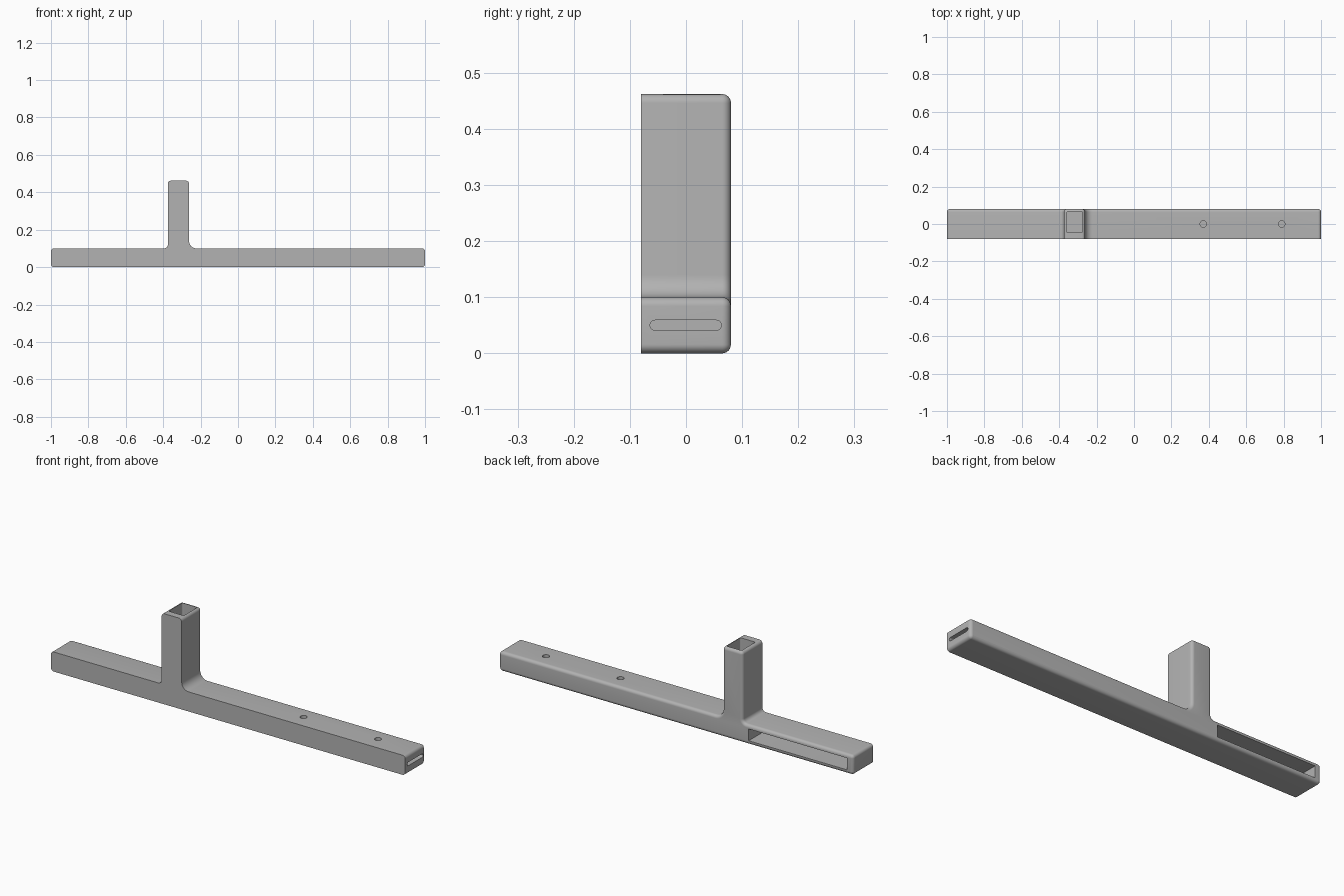
import bpy, bmesh, math
from mathutils import Vector

if "Cube" in bpy.data.objects:
    bpy.data.objects.remove(bpy.data.objects["Cube"], do_unlink=True)

grey = bpy.data.materials.new("plain grey")
grey.use_nodes = True
colour = (0.45, 0.45, 0.45, 1)
grey.diffuse_color = colour
grey.node_tree.nodes["Principled BSDF"].inputs["Base Color"].default_value = colour


def rounded(corners, inset=0.0, steps=8):
    """Anticlockwise right-angled outline, (a, b, radius) per corner, moved inward by inset."""
    out = []
    for i, (a, b, r) in enumerate(corners):
        p = Vector((a, b))
        d1 = (p - Vector(corners[i - 1][:2])).normalized()
        d2 = (Vector(corners[(i + 1) % len(corners)][:2]) - p).normalized()
        n1, n2 = Vector((-d1.y, d1.x)), Vector((-d2.y, d2.x))
        convex = d1.x * d2.y - d1.y * d2.x > 0
        side = 1 if convex else -1
        r = r - side * inset
        p = p + inset * (n1 + n2)
        centre = p + side * r * (n1 + n2)
        for k in range(steps + 1):
            t = k / steps * math.pi / 2
            out.append(centre - side * r * (n1 * math.cos(t) + n2 * math.sin(t)))
    return out


def loft(name, rings):
    """Join equal rings of 3D points and close both ends."""
    bm = bmesh.new()
    loops = [[bm.verts.new(p) for p in ring] for ring in rings]
    for low, high in zip(loops, loops[1:]):
        for i in range(len(low)):
            j = (i + 1) % len(low)
            bm.faces.new((low[i], low[j], high[j], high[i]))
    bm.faces.new(loops[0][::-1])
    bm.faces.new(loops[-1])
    bmesh.ops.recalc_face_normals(bm, faces=bm.faces)
    mesh = bpy.data.meshes.new(name)
    bm.to_mesh(mesh)
    bm.free()
    mesh.materials.append(grey)
    obj = bpy.data.objects.new(name, mesh)
    bpy.context.collection.objects.link(obj)
    return obj


def box(a0, a1, b0, b1, r):
    return [(a0, b0, r), (a1, b0, r), (a1, b1, r), (a0, b1, r)]


# Bar and post as one outline, with a rounded rear rim
R, RIM, BACK = 0.016, 0.0155, 0.08
outline = [(-1, 0, R), (1, 0, R), (1, 0.1, R), (-0.262, 0.1, 0.04),
           (-0.262, 0.462, R), (-0.375, 0.462, R), (-0.375, 0.1, 0.02), (-1, 0.1, R)]
sections = [(-BACK, 0.0)]
for k in range(7):
    t = k / 6 * math.pi / 2
    sections.append((BACK - RIM + RIM * math.sin(t), RIM * (1 - math.cos(t))))
body = loft("bar_with_post", [[(p.x, y, p.y) for p in rounded(outline, inset)]
                              for y, inset in sections])

# Cutters: post socket, rear pocket, end slot and two screw holes
socket = rounded(box(-0.36, -0.275, -0.045, 0.066, 0.006))
pocket = rounded(box(-0.966, -0.41, 0.02, 0.08, 0.001))
slot = rounded(box(-0.064, 0.063, 0.041, 0.059, 0.0089))
cutters = [
    loft("socket_cutter", [[(p.x, p.y, z) for p in socket] for z in (0.1, 0.6)]),
    loft("pocket_cutter", [[(p.x, y, p.y) for p in pocket] for y in (-0.06, 0.2)]),
    loft("slot_cutter", [[(x, p.x, p.y) for p in slot] for x in (0.25, 1.2)]),
]
for x in (0.37, 0.79):
    hole = rounded(box(x - 0.017, x + 0.017, -0.017, 0.017, 0.017 - 1e-4))
    cutters.append(loft("hole_cutter", [[(p.x, p.y, z) for p in hole] for z in (0.05, 0.2)]))

bpy.ops.object.select_all(action="DESELECT")
body.select_set(True)
bpy.context.view_layer.objects.active = body
for cutter in cutters:
    mod = body.modifiers.new("cut", "BOOLEAN")
    mod.operation = "DIFFERENCE"
    mod.solver = "EXACT"
    mod.object = cutter
    bpy.ops.object.modifier_apply(modifier=mod.name)
    bpy.data.objects.remove(cutter, do_unlink=True)

bpy.ops.object.shade_smooth_by_angle(angle=math.radians(30))
